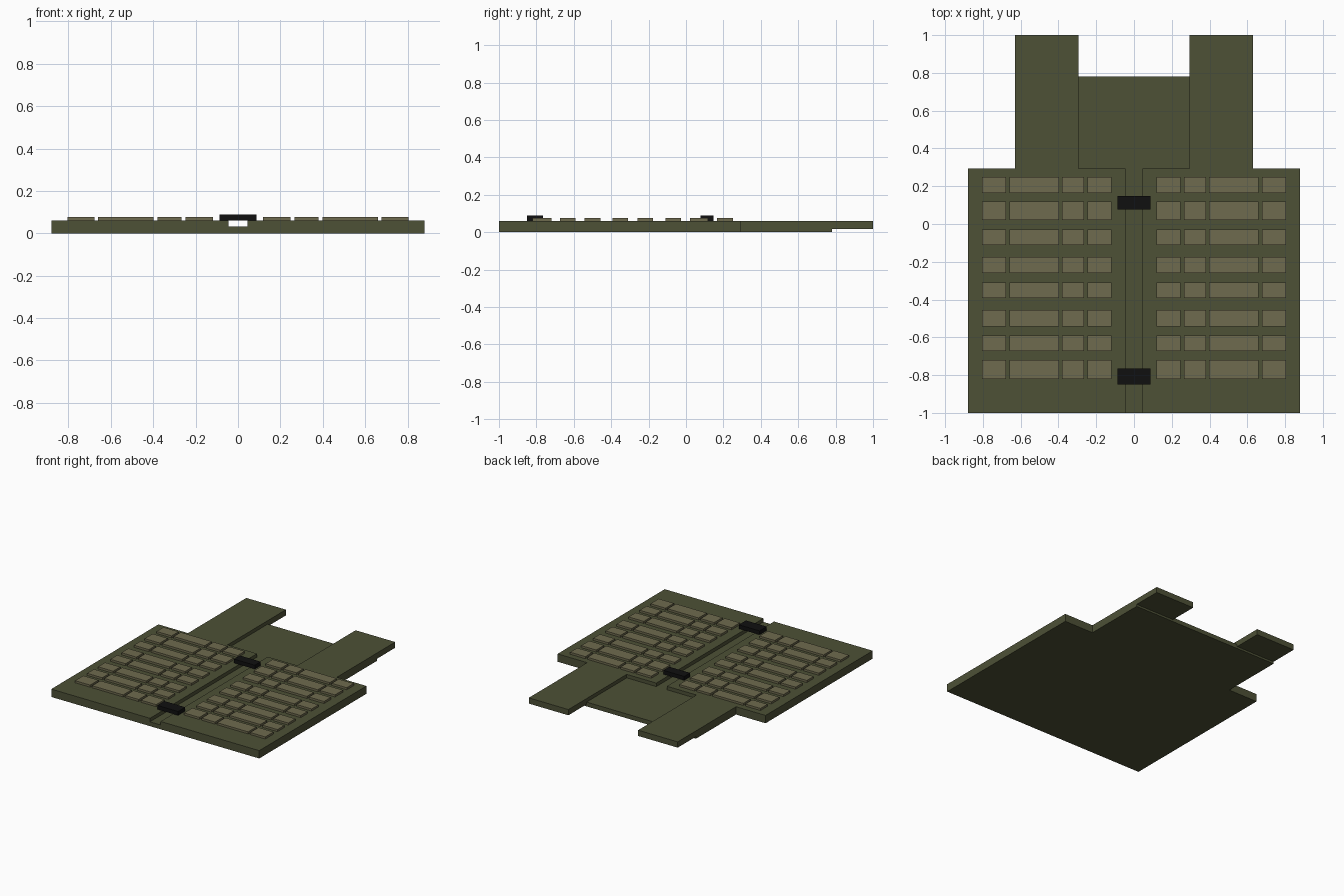
import bpy, bmesh

if "Cube" in bpy.data.objects:
    bpy.data.objects.remove(bpy.data.objects["Cube"])

def material(name, rgb):
    m = bpy.data.materials.new(name)
    m.diffuse_color = (*rgb, 1)
    m.use_nodes = True
    m.node_tree.nodes["Principled BSDF"].inputs["Base Color"].default_value = m.diffuse_color
    return m

OLIVE = material("olive_fabric", (0.075, 0.082, 0.037))
TAN = material("tan_webbing", (0.158, 0.145, 0.077))
BLACK = material("black_plastic", (0.005, 0.005, 0.005))

def prism(name, outlines, z0, z1, mat):
    """Extrude one or more flat outlines from z0 to z1 into a single object."""
    bm = bmesh.new()
    for pts in outlines:
        face = bm.faces.new([bm.verts.new((x, y, z0)) for x, y in pts])
        out = bmesh.ops.extrude_face_region(bm, geom=[face])
        top = [v for v in out["geom"] if isinstance(v, bmesh.types.BMVert)]
        bmesh.ops.translate(bm, verts=top, vec=(0, 0, z1 - z0))
    bmesh.ops.recalc_face_normals(bm, faces=bm.faces[:])
    mesh = bpy.data.meshes.new(name)
    bm.to_mesh(mesh)
    bm.free()
    mesh.materials.append(mat)
    obj = bpy.data.objects.new(name, mesh)
    bpy.context.collection.objects.link(obj)
    return obj

def rect(x0, x1, y0, y1):
    return [(x0, y0), (x1, y0), (x1, y1), (x0, y1)]

def mirrored(half):
    """Close a right-hand outline with its mirror image."""
    return half + [(-x, y) for x, y in reversed(half)]

# Backing sheet under everything, stopping short of the strap ends
prism("backing_sheet",
      [mirrored([(0.88, -1), (0.88, 0.295), (0.63, 0.295), (0.63, 0.78)])],
      0, 0.016, OLIVE)

# Sunken centre: narrow channel plus the wide section between the straps
prism("centre_floor",
      [mirrored([(0.045, -1), (0.045, 0.295), (0.295, 0.295), (0.295, 0.78)])],
      0.016, 0.033, OLIVE)

# Raised front panels, each with its shoulder strap
panel = [(0.045, -1), (0.88, -1), (0.88, 0.295), (0.63, 0.295),
         (0.63, 1), (0.295, 1), (0.295, 0.295), (0.045, 0.295)]
for side, s in (("right", 1), ("left", -1)):
    prism(side + "_panel", [[(s * x, y) for x, y in panel]], 0.016, 0.06, OLIVE)

# Webbing loops in rows and columns on both panels
columns = [(0.118, 0.247), (0.266, 0.38), (0.398, 0.66), (0.677, 0.805)]
rows = [(0.165, 0.25), (0.022, 0.118), (-0.11, -0.028), (-0.26, -0.176),
        (-0.392, -0.31), (-0.542, -0.456), (-0.673, -0.59), (-0.82, -0.72)]
for side, s in (("right", 1), ("left", -1)):
    loops = [rect(s * x0, s * x1, y0, y1) for x0, x1 in columns for y0, y1 in rows]
    prism(side + "_webbing", loops, 0.06, 0.076, TAN)

# Buckles bridging the channel
for name, y0, y1 in (("upper_buckle", 0.077, 0.148), ("lower_buckle", -0.85, -0.764)):
    prism(name, [rect(-0.088, 0.088, y0, y1)], 0.06, 0.09, BLACK)
